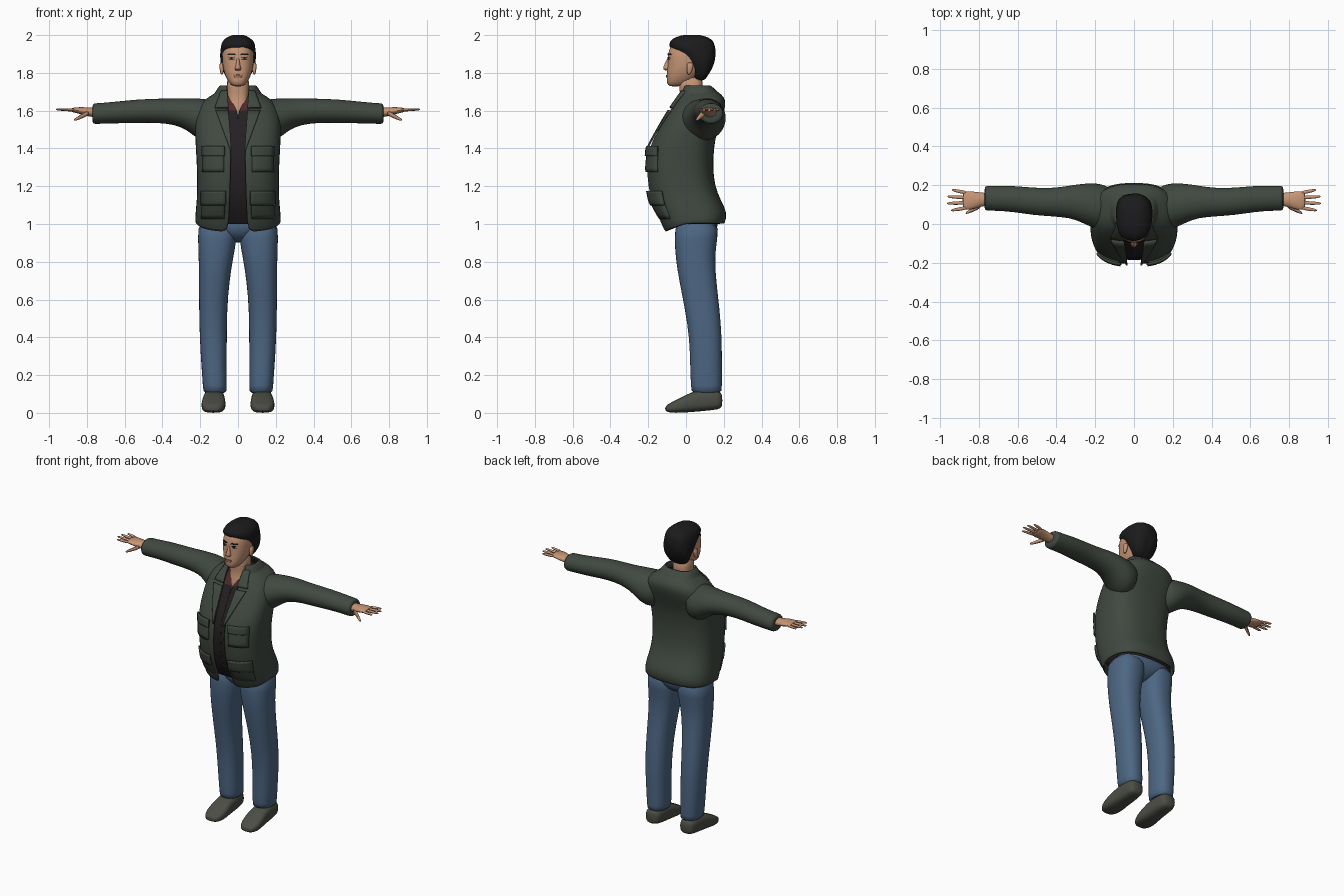
import bpy, bmesh, math, random
from mathutils import Vector

random.seed(4)
if "Cube" in bpy.data.objects:
    bpy.data.objects.remove(bpy.data.objects["Cube"])


def material(name, rgb):
    m = bpy.data.materials.new(name)
    m.use_nodes = True
    m.diffuse_color = (*rgb, 1)
    b = m.node_tree.nodes["Principled BSDF"]
    b.inputs["Base Color"].default_value = (*rgb, 1)
    b.inputs["Roughness"].default_value = 0.8
    return m


JACKET = material("jacket green", (.052, .066, .052))
JEANS = material("denim blue", (.075, .135, .23))
SKIN = material("skin", (.56, .30, .18))
HAIR = material("hair black", (.011, .011, .012))
SHIRT = material("shirt maroon", (.075, .022, .024))
STRIPE = material("shirt dark stripe", (.018, .014, .016))
SHOE = material("shoe grey", (.07, .075, .06))
LIPS = material("lips", (.36, .14, .10))
EYE = material("eye white", (.5, .45, .4))


def power(v, p):
    return math.copysign(abs(v) ** p, v)


def ring(z, hw, yf, yb, gap=0, cx=0, p=.75, n=32):
    """Horizontal section, optionally open at the front by a half width gap."""
    a0 = math.asin(min(1, gap / hw) ** (1 / p)) if gap else 0
    cy, ry = (yf + yb) / 2, (yb - yf) / 2
    pts = []
    for i in range(n):
        a = a0 + (2 * math.pi - 2 * a0) * i / (n - 1 if gap else n)
        pts.append(Vector((cx + hw * power(math.sin(a), p),
                           cy - ry * power(math.cos(a), p), z)))
    return pts


def ring_x(x, yc, zc, ry, rz, n=16):
    """Section across an arm or finger."""
    return [Vector((x, yc + ry * math.cos(t), zc + rz * math.sin(t)))
            for t in (2 * math.pi * i / n for i in range(n))]


def ring_y(y, cx, hw, z0, z1, n=20):
    """Section across a shoe, flattened at the sole."""
    return [Vector((cx + hw * power(math.cos(t), .7), y,
                    (z0 + z1) / 2 + (z1 - z0) / 2 * power(math.sin(t), .7)))
            for t in (2 * math.pi * i / n for i in range(n))]


def finish(name, bm, mats, thick=0, subdiv=1, side=1, rule=None):
    if side < 0:
        for v in bm.verts:
            v.co.x *= -1
    bmesh.ops.recalc_face_normals(bm, faces=bm.faces)
    if rule:
        for f in bm.faces:
            f.material_index = rule(f.calc_center_median())
    me = bpy.data.meshes.new(name)
    bm.to_mesh(me)
    bm.free()
    for m in mats:
        me.materials.append(m)
    me.shade_smooth()
    me.set_sharp_from_angle(angle=math.radians(50))
    ob = bpy.data.objects.new(name, me)
    bpy.context.collection.objects.link(ob)
    if thick:
        mod = ob.modifiers.new("thickness", 'SOLIDIFY')
        mod.thickness, mod.offset = thick, 0
    if subdiv:
        ob.modifiers.new("smooth", 'SUBSURF').levels = subdiv
        ob.modifiers["smooth"].render_levels = subdiv
    return ob


def loft(name, rings, mats, closed=True, caps=True, tweak=None, **kw):
    bm = bmesh.new()
    rows = [[bm.verts.new(tweak(p) if tweak else p) for p in r] for r in rings]
    n = len(rows[0])
    for a, b in zip(rows, rows[1:]):
        for i in range(n if closed else n - 1):
            j = (i + 1) % n
            bm.faces.new((a[i], a[j], b[j], b[i]))
    if caps:
        bm.faces.new(rows[0])
        bm.faces.new(rows[-1])
    return finish(name, bm, mats, **kw)


def surface_y(levels, x, z, p):
    """Front surface of a lofted body at x, z."""
    z = min(max(z, levels[0][0]), levels[-1][0])
    for a, b in zip(levels, levels[1:]):
        if z <= b[0]:
            t = (z - a[0]) / (b[0] - a[0])
            hw, yf, yb = (a[k] + (b[k] - a[k]) * t for k in (1, 2, 3))
            break
    s = min(.98, abs(x) / hw) ** (1 / p)
    return (yf + yb) / 2 - (yb - yf) / 2 * math.sqrt(1 - s * s) ** p


def patch(name, levels, mat, z0, z1, low, high, off, thick, p=.75, side=1, n=6):
    """Panel that follows the front surface; low and high are x ranges."""
    bm = bmesh.new()
    g = []
    for i in range(n + 1):
        t = i / n
        xa, xb = (low[k] + (high[k] - low[k]) * t for k in (0, 1))
        z = z0 + (z1 - z0) * t
        g.append([bm.verts.new((x, surface_y(levels, x, z, p) - off, z))
                  for x in (xa + (xb - xa) * j / n for j in range(n + 1))])
    for i in range(n):
        for j in range(n):
            bm.faces.new((g[i][j], g[i][j + 1], g[i + 1][j + 1], g[i + 1][j]))
    finish(name, bm, [mat], thick=thick, subdiv=0, side=side)


# Jacket: open shell (height, half width, front, back, opening)
coat = [(1.0, .222, -.11, .2, .05), (1.06, .22, -.15, .215, .045),
        (1.12, .213, -.18, .18, .042), (1.2, .21, -.197, .147, .04),
        (1.3, .212, -.205, .137, .036), (1.4, .218, -.195, .142, .036),
        (1.48, .222, -.152, .155, .04), (1.55, .22, -.112, .18, .046),
        (1.6, .21, -.082, .197, .05), (1.64, .19, -.055, .205, .055),
        (1.67, .15, -.035, .198, .056), (1.695, .105, -.02, .165, .056),
        (1.725, .09, -.006, .125, .052)]


def hem(p):
    # the front corners hang lower than the back
    return Vector((p.x, p.y, p.z + p.y * .42)) if p.z < 1.03 and p.y < 0 else p


loft("jacket_body", [ring(*c) for c in coat], [JACKET], closed=False, caps=False,
     tweak=hem, thick=.012)
loft("jacket_collar", [ring(1.665, .135, -.035, .185, .062), ring(1.7, .112, -.025, .16, .06),
                       ring(1.735, .092, -.01, .122, .055)],
     [JACKET], closed=False, caps=False, thick=.012)

# Shirt: inner shell with a small open neck
neck_gap = {1.6: .006, 1.64: .024, 1.67: .034, 1.695: .04, 1.725: .045}


def plaid(c):
    if abs(c.x) < .006:
        return 1
    return int(c.z < 1.12 or int((abs(c.x) + .004) / .009) % 3 == 2)


loft("shirt", [ring(z, hw - .018, yf + .02, yb - .02, neck_gap.get(z, .0005), n=64)
               for z, hw, yf, yb, g in coat[:-1]], [SHIRT, STRIPE],
     closed=False, caps=False, subdiv=0, rule=plaid)

# Neck and head
loft("neck", [ring(1.56, .05, -.06, .07), ring(1.62, .055, -.045, .08), ring(1.67, .056, -.03, .085),
              ring(1.72, .058, -.035, .088), ring(1.79, .06, -.04, .09)], [SKIN])
face = [(1.727, .026, -.088, -.03), (1.745, .046, -.102, .02), (1.78, .066, -.102, .065),
        (1.82, .079, -.099, .1), (1.86, .084, -.096, .12), (1.9, .084, -.096, .125),
        (1.94, .078, -.085, .12), (1.975, .055, -.055, .1)]
loft("head", [ring(*f, p=.85) for f in face], [SKIN])
loft("nose", [ring(z, w, y, -.07, p=.9, n=12) for z, w, y in
              ((1.81, .012, -.106), (1.819, .02, -.122), (1.832, .014, -.122),
               (1.855, .009, -.11), (1.885, .008, -.097))], [SKIN])
hair = [(1.755, .045, .04, .095), (1.79, .07, .035, .122), (1.83, .088, .03, .142),
        (1.87, .094, -.012, .155), (1.905, .094, -.045, .158), (1.93, .093, -.085, .158),
        (1.955, .089, -.092, .152), (1.98, .072, -.075, .135), (1.997, .042, -.035, .095),
        (2.002, .02, 0, .06)]


def tousle(p):
    return p + Vector([random.uniform(-.004, .004) for _ in range(2)] + [0])


loft("hair", [ring(*h, p=.8) for h in hair], [HAIR], tweak=tousle)
patch("mouth", face, LIPS, 1.776, 1.79, (-.018, .018), (-.024, .024), .003, .004, .85)

# Sections: position along x, centre y and z, radii y and z
sleeve = [(.1, .08, 1.55, .1, .09), (.16, .085, 1.548, .12, .115), (.21, .095, 1.555, .118, .11),
          (.27, .108, 1.582, .1, .084), (.33, .115, 1.595, .084, .071), (.42, .112, 1.6, .073, .064),
          (.52, .116, 1.598, .071, .063), (.62, .13, 1.592, .068, .059), (.72, .133, 1.586, .064, .055),
          (.765, .133, 1.584, .066, .056), (.772, .132, 1.584, .056, .046)]
palm = [(.74, .128, 1.588, .034, .028), (.79, .126, 1.593, .036, .024),
        (.83, .122, 1.6, .047, .02), (.865, .121, 1.603, .05, .014), (.885, .122, 1.604, .044, .01)]
fingers = {"index_finger": (.084, .07, .945), "middle_finger": (.11, .106, .966),
           "ring_finger": (.135, .142, .964), "little_finger": (.16, .176, .94)}

for s, tag in ((1, "left"), (-1, "right")):
    # Arms and hands
    loft(tag + "_sleeve", [ring_x(*r, n=24) for r in sleeve], [JACKET], side=s)
    loft(tag + "_palm", [ring_x(*r) for r in palm], [SKIN], side=s)
    for name, (ya, yb, tip) in fingers.items():
        steps = [(0, .011), (.5, .01), (.85, .008), (1, .004)]
        loft(tag + "_" + name, [ring_x(.86 + (tip - .86) * t, ya + (yb - ya) * t,
                                       1.603 + .004 * t, r, r * .85, 8) for t, r in steps],
             [SKIN], side=s)
    loft(tag + "_thumb", [ring_x(.785, .1, 1.592, .018, .016, 8), ring_x(.825, .078, 1.572, .014, .014, 8),
                          ring_x(.855, .062, 1.556, .01, .01, 8), ring_x(.87, .055, 1.55, .004, .005, 8)],
         [SKIN], side=s)

    # Lapels and patch pockets
    patch(tag + "_lapel", coat, JACKET, 1.39, 1.6, (.034, .04), (.05, .118), .013, .01, side=s)
    patch(tag + "_collar_leaf", coat, JACKET, 1.615, 1.705, (.05, .122), (.056, .088), .014, .01, side=s)
    for name, z0, z1, zf, xa, xb in (("chest_pocket", 1.275, 1.4, 1.36, .075, .185),
                                     ("lower_pocket", 1.03, 1.165, 1.1, .07, .19)):
        patch(tag + "_" + name, coat, JACKET, z0, z1, (xa, xb), (xa, xb), .008, .016, side=s)
        patch(tag + "_" + name + "_flap", coat, JACKET, zf, z1 + .01, (xa - .005, xb + .005),
              (xa - .005, xb + .005), .018, .01, side=s)

    # Face details
    patch(tag + "_eye", face, EYE, 1.872, 1.882, (.02, .047), (.022, .046), .002, .003, .85, s)
    patch(tag + "_iris", face, HAIR, 1.872, 1.882, (.028, .04), (.028, .04), .0035, .003, .85, s)
    patch(tag + "_eyelid", face, HAIR, 1.881, 1.885, (.018, .05), (.02, .047), .003, .003, .85, s)
    patch(tag + "_eyebrow", face, HAIR, 1.895, 1.903, (.014, .055), (.02, .052), .002, .004, .85, s)
    loft(tag + "_ear", [ring(z, w, yf, yb, cx=.086, n=12) for z, w, yf, yb in
                        ((1.79, .006, .008, .022), (1.81, .01, .004, .032),
                         (1.84, .014, .002, .042), (1.857, .008, .012, .036))], [SKIN], side=s)

    # Legs: height, half width, front, back, centre x
    leg = [(.1, .062, .03, .19, .122), (.13, .063, .026, .19, .122), (.25, .067, .022, .19, .127),
           (.4, .072, .018, .19, .131), (.55, .074, -.006, .178, .132), (.7, .081, -.036, .16, .126),
           (.82, .091, -.056, .152, .117), (.92, .103, -.06, .165, .109), (1.03, .106, -.06, .18, .108)]
    loft(tag + "_trouser_leg", [ring(z, w, f, b, cx=c, p=.85) for z, w, f, b, c in leg], [JEANS], side=s)
    shoe = [(.193, .127, .035, .03, .1), (.175, .127, .052, .018, .118), (.1, .127, .058, .01, .125),
            (.03, .128, .06, .004, .112), (-.03, .13, .066, 0, .08), (-.08, .131, .058, 0, .055),
            (-.112, .132, .032, .008, .036)]
    loft(tag + "_shoe", [ring_y(*r) for r in shoe], [SHOE], side=s)

# Seat of the trousers
loft("trouser_seat", [ring(.9, .03, .01, .1), ring(.94, .09, -.04, .15),
                      ring(.98, .17, -.058, .168), ring(1.06, .2, -.06, .175)], [JEANS])
